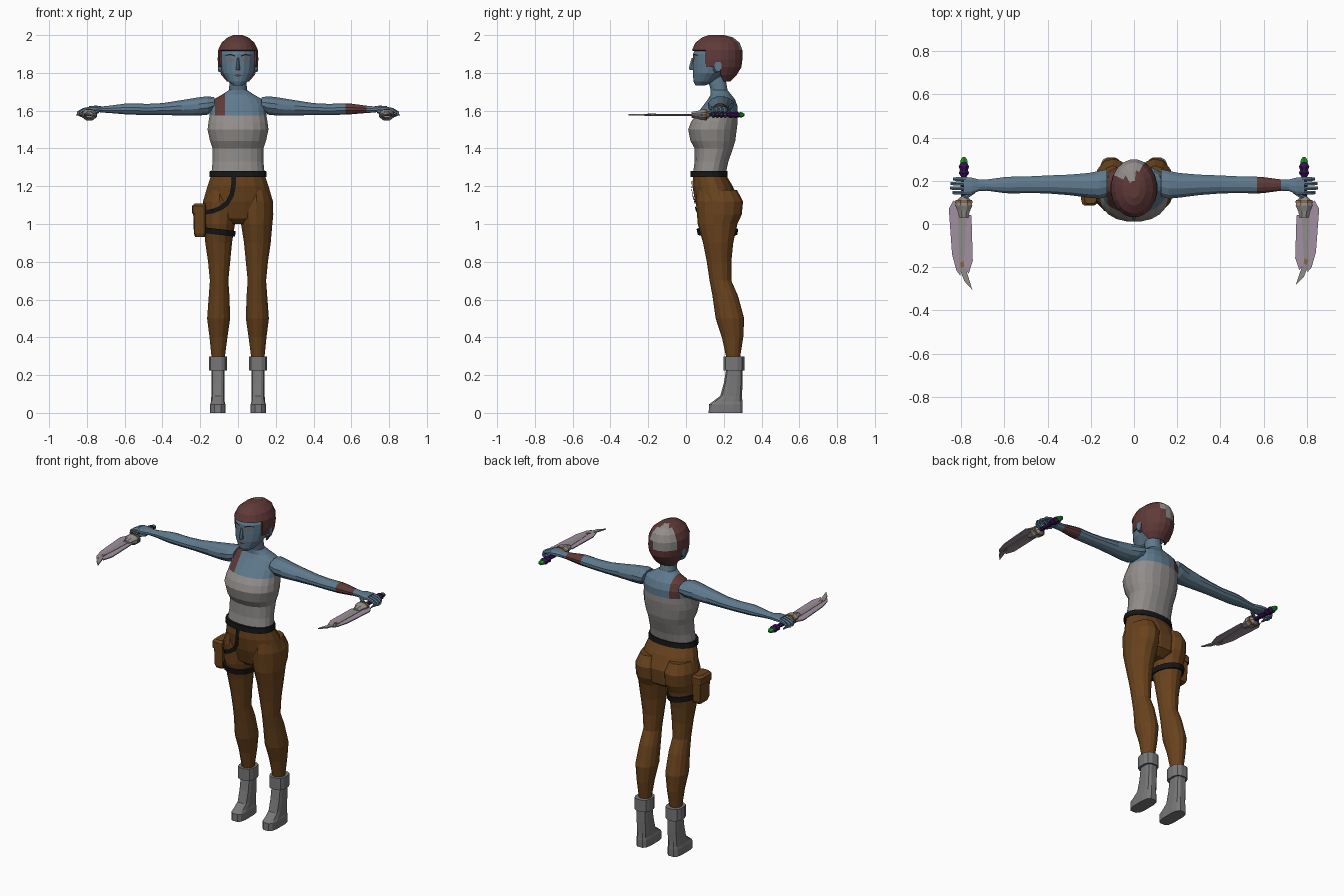
import bpy, bmesh, math
from mathutils import Vector
from mathutils.bvhtree import BVHTree

COLOURS = {
    "blue_skin": (.115, .195, .27), "maroon": (.115, .042, .04),
    "light_grey": (.28, .265, .255), "brown": (.14, .055, .012),
    "boot_grey": (.19, .185, .185), "black": (.008, .008, .008),
    "lavender": (.36, .28, .37), "purple": (.04, .006, .09),
    "green": (.01, .3, .015), "brass": (.25, .13, .05)}
MATS = {}
for key, c in COLOURS.items():
    MATS[key] = bpy.data.materials.new(key)
    MATS[key].diffuse_color = (*c, 1)


def finish(name, bm, mats, rule=None):
    """Turn a bmesh into an object; rule(centre) picks the material slot."""
    mats = [mats] if isinstance(mats, str) else mats
    bmesh.ops.recalc_face_normals(bm, faces=bm.faces)
    if rule:
        for f in bm.faces:
            f.material_index = rule(f.calc_center_median())
    me = bpy.data.meshes.new(name)
    bm.to_mesh(me)
    bm.free()
    for m in mats:
        me.materials.append(MATS[m])
    ob = bpy.data.objects.new(name, me)
    bpy.context.collection.objects.link(ob)
    return ob


def loft(name, rings, mats, axis="z", n=12, p=1.0, side=1, rule=None, cuts=(), drop=None):
    """Skin rings (t, a0, a1, b0, b1) along an axis; p < 1 makes them boxier."""
    bm = bmesh.new()
    loops = []
    for t, a0, a1, b0, b1 in rings:
        loop = []
        for i in range(n):
            w = 2 * math.pi * (i + .5) / n
            c, s = math.cos(w), math.sin(w)
            a = (a0 + a1) / 2 + (a1 - a0) / 2 * math.copysign(abs(c) ** p, c)
            b = (b0 + b1) / 2 + (b1 - b0) / 2 * math.copysign(abs(s) ** p, s)
            co = {"z": (a, b, t), "x": (t, a, b), "y": (a, t, b)}[axis]
            loop.append(bm.verts.new((co[0] * side, co[1], co[2])))
        loops.append(loop)
    for l0, l1 in zip(loops, loops[1:]):
        for i in range(n):
            j = (i + 1) % n
            bm.faces.new((l0[i], l0[j], l1[j], l1[i]))
    bm.faces.new(loops[0])
    bm.faces.new(loops[-1])
    for co, no in cuts:
        bmesh.ops.bisect_plane(bm, geom=bm.verts[:] + bm.edges[:] + bm.faces[:],
                               plane_co=co, plane_no=no)
    if drop:
        bad = [f for f in bm.faces if drop(f.calc_center_median())]
        bmesh.ops.delete(bm, geom=bad, context="FACES")
    return finish(name, bm, mats, rule)


def plate(name, outline, z, thick, mat):
    """Flat xy outline extruded in z."""
    bm = bmesh.new()
    f = bm.faces.new([bm.verts.new((x, y, z - thick / 2)) for x, y in outline])
    new = bmesh.ops.extrude_face_region(bm, geom=[f])["geom"]
    bmesh.ops.translate(bm, vec=(0, 0, thick),
                        verts=[v for v in new if isinstance(v, bmesh.types.BMVert)])
    return finish(name, bm, mat)


def front_y(x, z, objs):
    """Frontmost surface y at (x, z)."""
    ys = []
    for ob in objs:
        bm = bmesh.new()
        bm.from_mesh(ob.data)
        hit = BVHTree.FromBMesh(bm).ray_cast(Vector((x, -1, z)), Vector((0, 1, 0)))[0]
        bm.free()
        if hit:
            ys.append(hit.y)
    return min(ys) if ys else .1


def decal(name, quads, objs, mat, lift):
    """Thin faces given in xz, laid on the front of objs."""
    bm = bmesh.new()
    for q in quads:
        bm.faces.new([bm.verts.new((x, front_y(x, z, objs) - lift, z)) for x, z in q])
    bmesh.ops.remove_doubles(bm, verts=bm.verts, dist=.0005)
    return finish(name, bm, mat)


# Torso, shoulders and neck, with the painted shoulder stripe
torso = loft("torso", [
    (1.26, -.143, .143, .035, .21), (1.33, -.136, .136, .045, .225), (1.40, -.136, .136, .045, .25),
    (1.44, -.15, .15, .022, .262), (1.50, -.163, .163, .01, .27), (1.54, -.158, .158, .025, .275),
    (1.575, -.152, .152, .05, .275), (1.62, -.148, .148, .085, .275), (1.66, -.13, .13, .115, .26),
    (1.685, -.085, .085, .13, .24), (1.71, -.048, .048, .13, .22), (1.80, -.043, .043, .105, .205)],
    ["light_grey", "blue_skin", "maroon"], n=20, p=.9,
    cuts=[((-.122, 0, 0), (1, 0, 0)), ((-.07, 0, 0), (1, 0, 0))],
    rule=lambda c: 0 if c.z < 1.575 else (2 if -.122 < c.x < -.07 else 1))

# Head, ears and nose
head = loft("head", [
    (1.733, -.025, .025, .05, .10), (1.755, -.055, .055, .04, .16), (1.80, -.085, .085, .036, .22),
    (1.85, -.096, .096, .036, .26), (1.90, -.098, .098, .037, .27), (1.95, -.08, .08, .06, .26),
    (1.975, -.04, .04, .1, .21)], "blue_skin", n=18)
loft("nose", [(1.815, -.012, .012, .018, .06), (1.83, -.011, .011, .016, .06),
              (1.88, -.006, .006, .03, .06)], "blue_skin", n=6)
for s in (-1, 1):
    loft("ear", [(.085, .14, .18, 1.80, 1.85), (.106, .15, .19, 1.805, 1.865)],
         "blue_skin", axis="x", n=8, side=s)
    decal("eye", [[(s * .02, 1.868), (s * .035, 1.861), (s * .058, 1.868), (s * .04, 1.878)]],
          [head], "brass", .004)
    decal("eyebrow", [[(s * .016, 1.886), (s * .04, 1.894), (s * .04, 1.90), (s * .016, 1.893)],
                      [(s * .04, 1.894), (s * .066, 1.89), (s * .066, 1.895), (s * .04, 1.90)]],
          [head], "black", .004)
decal("lips", [[(-.026, 1.787), (0, 1.779), (.026, 1.787), (0, 1.794)]], [head], "maroon", .004)

# Short hair cap with a pale patch at the back
patch_dir = Vector((-.3, .8, .5)).normalized()
hair = loft("hair", [
    (1.755, -.06, .06, .15, .235), (1.79, -.09, .09, .06, .27), (1.83, -.104, .104, .034, .295),
    (1.87, -.109, .109, .03, .30), (1.92, -.107, .107, .03, .30), (1.96, -.088, .088, .048, .285),
    (1.988, -.055, .055, .085, .25), (2.0, -.025, .025, .12, .20)],
    ["maroon", "light_grey"], n=20,
    drop=lambda c: c.z < 1.757 or (c.z < 1.83 and c.y < .19) or (c.z < 1.92 and c.y < .09),
    rule=lambda c: int((c - Vector((0, .165, 1.88))).normalized().dot(patch_dir) > .8))
solid = hair.modifiers.new("thickness", "SOLIDIFY")
solid.thickness, solid.offset = .01, -1

# Hips and belt
hips = loft("hips", [
    (1.0, -.08, .08, .11, .23), (1.03, -.17, .17, .075, .275), (1.12, -.188, .188, .045, .283),
    (1.20, -.165, .165, .032, .25), (1.265, -.142, .142, .036, .21)], "brown", n=16)
loft("belt", [(1.248, -.154, .154, .022, .222), (1.28, -.151, .151, .024, .22)], "black", n=20, p=.9)

legs = []
for s in (-1, 1):
    # Trouser leg, boot and cuff
    legs.append(loft("trouser_leg", [
        (.285, .07, .14, .215, .285), (.40, .055, .152, .19, .303), (.50, .04, .165, .157, .308),
        (.62, .044, .156, .14, .275), (.70, .05, .15, .125, .24), (.80, .04, .16, .11, .24),
        (.90, .03, .175, .09, .25), (1.0, .014, .184, .062, .272), (1.05, .004, .189, .058, .295),
        (1.12, .006, .188, .052, .302), (1.18, .03, .165, .06, .27)], "brown", n=14, side=s))
    loft("boot", [
        (0, .066, .148, .118, .302), (.045, .066, .148, .12, .302), (.06, .07, .144, .14, .30),
        (.09, .07, .142, .18, .298), (.16, .07, .142, .2, .30), (.24, .07, .142, .213, .30)],
        "boot_grey", n=12, p=.6, side=s)
    loft("boot_cuff", [(.225, .057, .156, .196, .31), (.298, .057, .156, .196, .31)],
         "boot_grey", n=12, p=.75, side=s)

    # Arm, with the painted forearm band on one side only
    loft("arm", [
        (.125, .125, .255, 1.60, 1.672), (.16, .115, .248, 1.577, 1.678), (.21, .12, .238, 1.572, 1.672),
        (.30, .132, .23, 1.573, 1.657), (.40, .14, .226, 1.576, 1.641), (.48, .142, .222, 1.576, 1.637),
        (.57, .14, .22, 1.578, 1.64), (.60, .142, .218, 1.58, 1.638), (.68, .153, .207, 1.587, 1.627),
        (.73, .152, .206, 1.59, 1.622)], ["blue_skin", "maroon"], axis="x", n=12, side=s,
        cuts=[((.68, 0, 0), (1, 0, .25))],
        rule=lambda c: int(.57 < c.x < .68))
    # Hand: palm, four fingers curled over the grip, and thumb
    loft("palm", [(.715, .153, .206, 1.592, 1.622), (.75, .136, .216, 1.592, 1.627),
                  (.79, .134, .22, 1.595, 1.624)], "blue_skin", axis="x", n=10, p=.8, side=s)
    for i in range(4):
        y = .145 + i * .021
        reach = (.84, .852, .85, .838)[i]
        loft("finger", [(.78, y - .01, y + .01, 1.60, 1.622), (.82, y - .01, y + .01, 1.594, 1.614),
                        (reach, y - .008, y + .008, 1.576, 1.596),
                        (.815, y - .007, y + .007, 1.56, 1.572)],
             "blue_skin", axis="x", n=6, side=s)
    loft("thumb", [(.735, .14, .17, 1.587, 1.612), (.77, .118, .14, 1.582, 1.602),
                   (.80, .112, .126, 1.574, 1.588)], "blue_skin", axis="x", n=6, side=s)

    # Dagger: grip, pommel, gem, guard
    gx, zc, k = .787, 1.578, (1.0 if s < 0 else .93)
    tube = lambda y, r: (y, gx - r, gx + r, zc - r * .75, zc + r * .75)
    loft("dagger_grip", [tube(.06, .016), tube(.10, .018), tube(.13, .014), tube(.18, .017),
                         tube(.22, .014), tube(.235, .026), tube(.25, .02), tube(.265, .026),
                         tube(.285, .016)], "purple", axis="y", n=8, side=s)
    loft("pommel_gem", [tube(.274, .012), tube(.288, .02), tube(.30, .016), tube(.31, .006)],
         "green", axis="y", n=6, side=s)
    loft("dagger_guard", [tube(.03, .022), tube(.06, .03), tube(.085, .042), tube(.11, .036),
                          tube(.125, .018)], "light_grey", axis="y", n=8, side=s)
    loft("guard_ring", [tube(.098, .043), tube(.112, .041)], "brass", axis="y", n=8, side=s)

    # Dagger blade: two lavender edges, grey core and hooked tip
    def blade(name, pts, thick, mat):
        plate(name, [(s * x, y if y > 0 else y * k) for x, y in pts], zc, thick, mat)
    blade("blade_outer_edge", [(.80, .08), (.835, .11), (.857, .07), (.842, -.14), (.822, -.215),
                               (.803, -.24)], .006, "lavender")
    blade("blade_inner_edge", [(.79, .05), (.752, .04), (.746, -.17), (.765, -.23), (.787, -.2)],
          .006, "lavender")
    blade("blade_core", [(.815, .07), (.775, .07), (.783, -.12), (.79, -.21), (.808, -.22)],
          .01, "light_grey")
    blade("blade_tip", [(.81, -.2), (.785, -.19), (.765, -.25), (.748, -.305), (.785, -.265)],
          .007, "light_grey")
    blade("blade_pin", [(.805, -.18), (.79, -.17), (.785, -.195), (.80, -.205)], .014, "brass")

# Thigh strap, tilted up toward the outside
strap = loft("thigh_strap", [(.942, .014, .192, .062, .272), (.972, .01, .194, .056, .276)],
             "black", n=14, side=-1)
for v in strap.data.vertices:
    v.co.z += (-v.co.x - .09) * .12

# Hanging strap from the belt to the pouch
path = [(-.022, 1.255), (-.024, 1.20), (-.034, 1.15), (-.058, 1.11), (-.095, 1.083),
        (-.135, 1.068), (-.172, 1.062)]
edges = []
for i, (x, z) in enumerate(path):
    (xa, za), (xb, zb) = path[max(i - 1, 0)], path[min(i + 1, len(path) - 1)]
    d = Vector((xb - xa, zb - za)).normalized() * .012
    edges.append(((x - d.y, z + d.x), (x + d.y, z - d.x)))
decal("hanging_strap", [(a[0], a[1], b[1], b[0]) for a, b in zip(edges, edges[1:])],
      [hips] + legs, "black", .008)

# Thigh pouch with flap
loft("pouch", [(.932, -.228, -.175, .10, .19), (.95, -.234, -.17, .092, .198),
               (1.06, -.238, -.17, .09, .20), (1.09, -.232, -.17, .095, .195)], "brown", n=12, p=.45)
loft("pouch_flap", [(1.055, -.245, -.168, .084, .206), (1.095, -.245, -.168, .084, .206),
                    (1.108, -.23, -.172, .095, .195)], "brown", n=12, p=.45)
